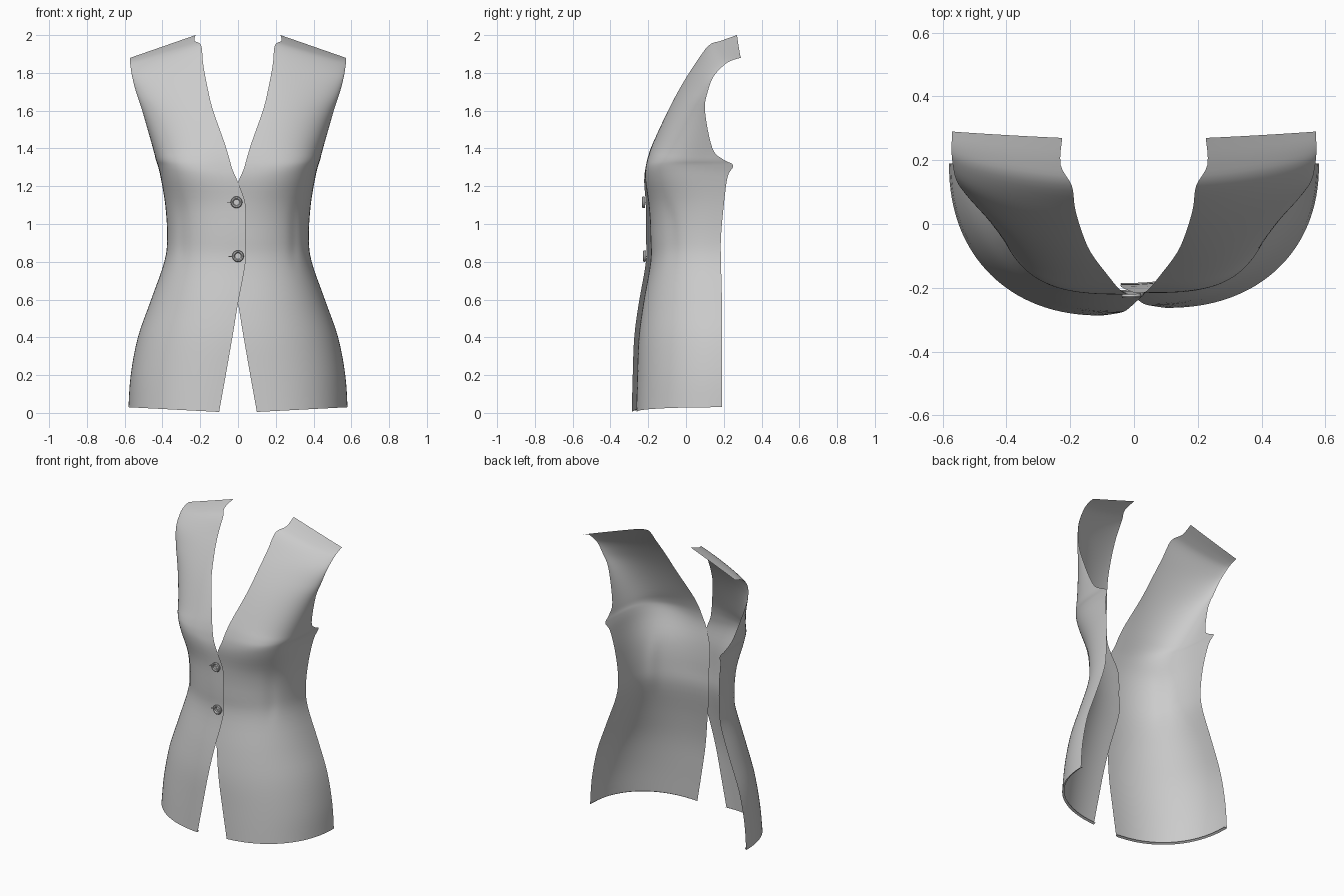
import bpy, bmesh, math
from mathutils import Vector

cube = bpy.data.objects.get("Cube")
if cube:
    bpy.data.objects.remove(cube, do_unlink=True)


def make_material(name, rgb):
    mat = bpy.data.materials.new(name)
    mat.use_nodes = True
    color = (*rgb, 1)
    mat.diffuse_color = color
    mat.node_tree.nodes["Principled BSDF"].inputs["Base Color"].default_value = color
    return mat


cloth = make_material("light grey cloth", (0.6, 0.6, 0.6))

# Key rows from hem to shoulder:
# front edge x, y, z, then side edge x, y, z, then roundness of the section
ROWS = [
    (.10, -.275, .005, .58, .19, .03, 2.2),
    (.065, -.27, .2, .568, .19, .2, 2.2),
    (.03, -.262, .4, .53, .19, .4, 2.2),
    (0, -.238, .58, .46, .19, .6, 2.3),
    (-.04, -.2, .8, .39, .185, .8, 2.5),
    (-.04, -.2, .93, .375, .185, .93, 2.5),
    (-.04, -.205, 1.1, .385, .2, 1.1, 2.7),
    (0, -.218, 1.22, .41, .22, 1.25, 3.2),
    (.03, -.215, 1.29, .425, .25, 1.31, 3.4),
    (.05, -.2, 1.36, .435, .2, 1.34, 3.2),
    (.075, -.17, 1.44, .45, .14, 1.4, 2.7),
    (.135, -.09, 1.61, .507, .1, 1.6, 1.8),
    (.165, -.02, 1.74, .54, .115, 1.7, 1.6),
    (.185, .05, 1.85, .56, .145, 1.78, 1.5),
    (.195, .12, 1.945, .57, .2, 1.84, 1.4),
    (.23, .185, 1.97, .572, .24, 1.865, 1.2),
    (.225, .27, 2.0, .57, .29, 1.88, 1.1),
]
STEPS, COLS = 4, 32


def spline(a, b, c, d, t):
    """Smooth blend through b and c."""
    return b + t * (c - a + t * (2*a - 5*b + 4*c - d + t * (3*(b - c) + d - a))) / 2


def smooth_rows():
    last = len(ROWS) - 1
    for i in range(last):
        keys = [ROWS[min(max(i + k, 0), last)] for k in (-1, 0, 1, 2)]
        for s in range(STEPS):
            yield [spline(*vals, s / STEPS) for vals in zip(*keys)]
    yield ROWS[last]


def section(row, side):
    """Points of one row, from the front edge round to the side edge."""
    xi, yi, zi, xo, yo, zo, n = row
    low = min(max((1.3 - zi) / .3, 0), 1)
    yi += side * .012 * low                    # the right panel laps over the left
    points = []
    for j in range(COLS + 1):
        t = j / COLS * math.pi / 2
        across = math.sin(t) ** (2 / n)
        depth = 1 - max(math.cos(t), 0) ** (2 / n)
        x = xi + (xo - xi) * across
        y = yi + (yo - yi) * depth
        z = zi + (zo - zi) * across
        # waist dart
        y += .008 * math.exp(-((x - .3) / .025) ** 2 - ((z - .95) / .15) ** 4)
        points.append(Vector((side * x, y, z)))
    return points


def add_panel(name, side):
    bm = bmesh.new()
    rows = [section(row, side) for row in smooth_rows()]
    # narrow hem turned to the inside
    hem = [Vector((p.x * .975, p.y * .96 + .002, p.z + .008)) for p in rows[0]]
    grid = [[bm.verts.new(p) for p in row] for row in [hem] + rows]
    for low, high in zip(grid, grid[1:]):
        for j in range(COLS):
            quad = [low[j], low[j + 1], high[j + 1], high[j]]
            bm.faces.new(quad if side > 0 else quad[::-1])
    return finish(bm, name)


def finish(bm, name):
    mesh = bpy.data.meshes.new(name)
    bm.to_mesh(mesh)
    bm.free()
    mesh.materials.append(cloth)
    obj = bpy.data.objects.new(name, mesh)
    bpy.context.collection.objects.link(obj)
    bpy.ops.object.select_all(action='DESELECT')
    obj.select_set(True)
    bpy.context.view_layer.objects.active = obj
    bpy.ops.object.shade_smooth_by_angle(angle=math.radians(40))
    return obj


def add_box(bm, size, angle=0, shift=(0, 0, 0)):
    made = bmesh.ops.create_cube(bm, size=1)["verts"]
    bmesh.ops.scale(bm, vec=size, verts=made)
    for v in made:
        x, z = v.co.x, v.co.z
        c, s = math.cos(angle), math.sin(angle)
        v.co = Vector((x * c - z * s, v.co.y, x * s + z * c)) + Vector(shift)


def add_button(name, center):
    """Turned disc with a raised rim, crossed thread and a buttonhole slit."""
    profile = [(0, -.004), (.016, -.004), (.021, -.010), (.027, -.010),
               (.031, -.005), (.029, .004), (0, .004)]
    bm = bmesh.new()
    verts = [bm.verts.new((r, y, 0)) for r, y in profile]
    edges = [bm.edges.new(pair) for pair in zip(verts, verts[1:])]
    bmesh.ops.spin(bm, geom=verts + edges, cent=(0, 0, 0), axis=(0, 1, 0),
                   angle=math.tau, steps=24)
    bmesh.ops.remove_doubles(bm, verts=bm.verts, dist=.0002)
    bmesh.ops.recalc_face_normals(bm, faces=bm.faces)
    for angle in (math.pi / 4, -math.pi / 4):
        add_box(bm, (.024, .004, .004), angle, (0, -.005, 0))
    add_box(bm, (.022, .006, .004), 0, (-.04, .004, -.002))
    finish(bm, name).location = center


add_panel("left_front_panel", 1)
add_panel("right_front_panel", -1)
add_button("upper_button", (-.008, -.222, 1.115))
add_button("lower_button", (0, -.217, .83))
